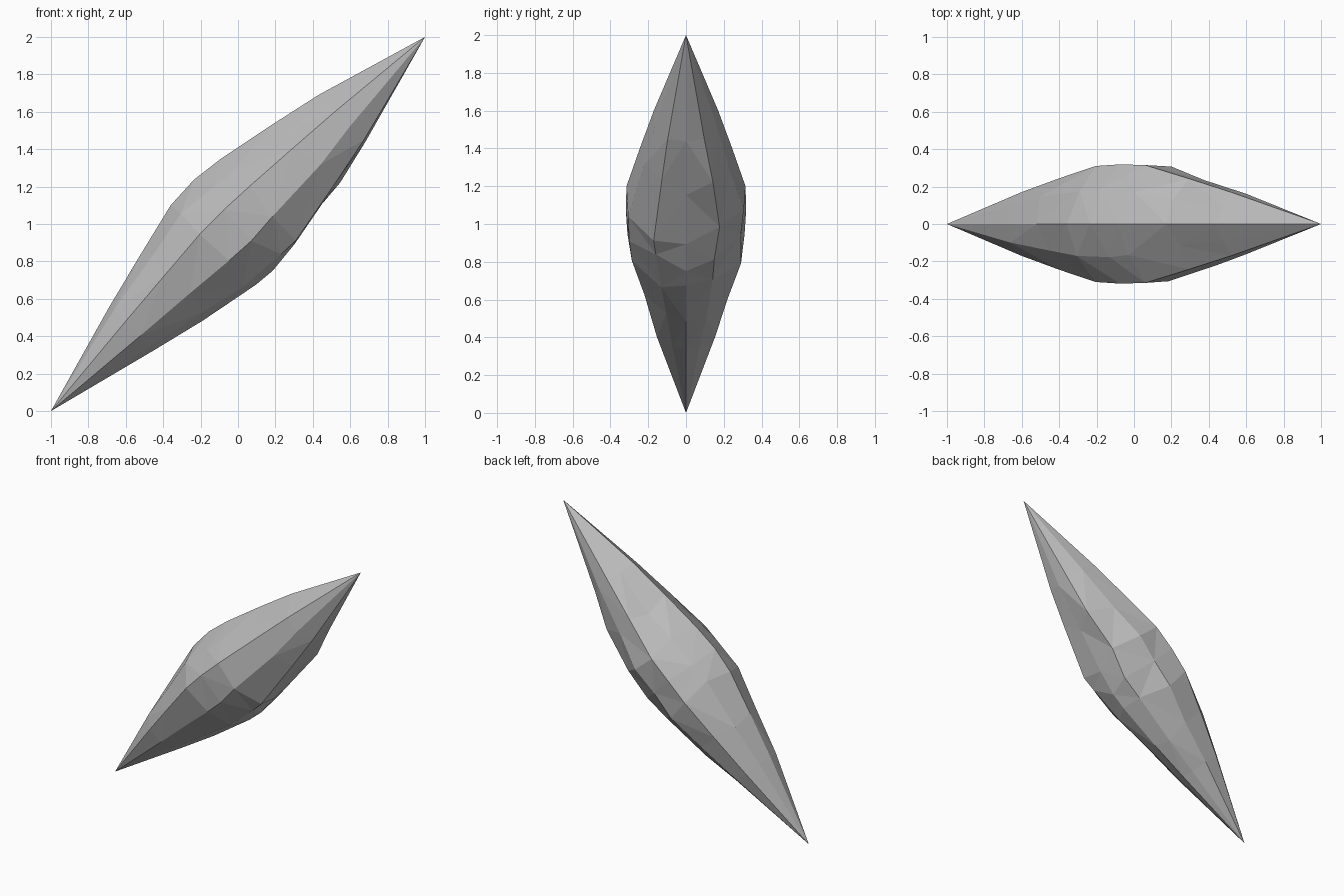
import bpy, bmesh, random
from mathutils import Vector

cube = bpy.data.objects.get("Cube")
if cube:
    bpy.data.objects.remove(cube, do_unlink=True)
random.seed(4)

stone = bpy.data.materials.new("grey_stone")
stone.use_nodes = True
colour = (0.5, 0.5, 0.5, 1)
stone.diffuse_color = colour
stone.node_tree.nodes["Principled BSDF"].inputs["Base Color"].default_value = colour

# Half cross-sections from the top ridge to the keel: (side, height)
LOW = [(0, .23), (.18, .19), (.31, .075), (.28, -.07), (.13, -.17), (0, -.21)]
HIGH = [(0, .22), (.16, .145), (.315, .07), (.30, -.065), (.18, -.19), (0, -.205)]

# Stations along the slanted axis: position, side scale, height scale, blend low to high
STATIONS = [(-.56, .55, .54, 0), (-.34, .79, .78, 0), (-.13, 1, 1, 0),
            (0, 1.02, 1.05, .5), (.13, 1, 1, 1), (.35, .77, .8, 1), (.56, .54, .59, 1)]


def place(s, y, h):
    """Point at s along the diagonal, y to the side, h off the axis."""
    return Vector((s - h, y, 1 + s + h))


def ring(s, ky, kh, mix):
    half = [Vector(a).lerp(Vector(b), mix) for a, b in zip(LOW, HIGH)]
    outline = [(-p.x, p.y) for p in half] + [(p.x, p.y) for p in half[-2:0:-1]]
    rough = .012 if abs(s) < .4 else 0
    points = []
    for i, (y, h) in enumerate(outline):
        ridge = i in (0, 2, 8)
        j = 0 if ridge else rough
        points.append(place(s + random.uniform(-3 * j, 3 * j),
                            y * ky + random.uniform(-j, j) * (y != 0),
                            h * kh + random.uniform(-j, j) * (y != 0)))
    return points


# Pointed, faceted shard
bm = bmesh.new()
rings = [[bm.verts.new(p) for p in ring(*st)] for st in STATIONS]
tips = [bm.verts.new(place(s, 0, 0)) for s in (-1, 1)]
n = len(rings[0])
for i in range(n):
    k = (i + 1) % n
    bm.faces.new((tips[0], rings[0][k], rings[0][i]))
    bm.faces.new((tips[1], rings[-1][i], rings[-1][k]))
    for a, b in zip(rings, rings[1:]):
        bm.faces.new((a[i], a[k], b[k], b[i]))
bmesh.ops.triangulate(bm, faces=bm.faces[:], quad_method='SHORT_EDGE')
bmesh.ops.recalc_face_normals(bm, faces=bm.faces[:])
mesh = bpy.data.meshes.new("stone_shard")
bm.to_mesh(mesh)
bm.free()
mesh.materials.append(stone)
shard = bpy.data.objects.new("stone_shard", mesh)
bpy.context.collection.objects.link(shard)
